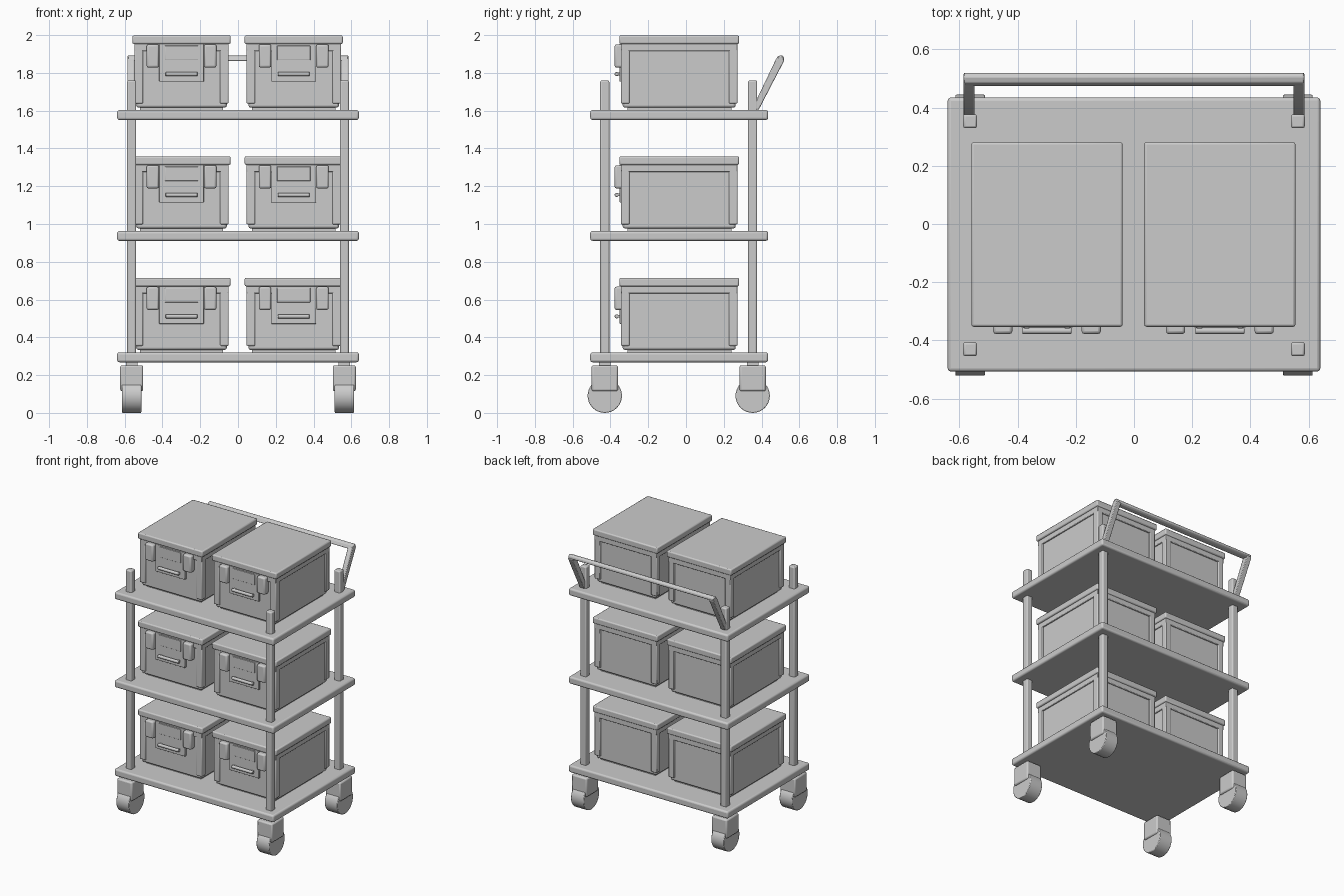
import bpy, bmesh, math
from mathutils import Matrix, Vector

if "Cube" in bpy.data.objects:
    bpy.data.objects.remove(bpy.data.objects["Cube"])

grey = bpy.data.materials.new("light grey")
grey.diffuse_color = (0.6, 0.6, 0.6, 1)
grey.use_nodes = True
grey.node_tree.nodes["Principled BSDF"].inputs["Base Color"].default_value = grey.diffuse_color


def finish(name, bm, bevel=0.0, segments=2):
    """Turn a bmesh into a named object with softened edges."""
    bmesh.ops.recalc_face_normals(bm, faces=bm.faces)
    mesh = bpy.data.meshes.new(name)
    bm.to_mesh(mesh)
    bm.free()
    mesh.materials.append(grey)
    ob = bpy.data.objects.new(name, mesh)
    bpy.context.collection.objects.link(ob)
    if bevel:
        mod = ob.modifiers.new("soft edges", 'BEVEL')
        mod.width, mod.segments = bevel, segments
        mod.limit_method = 'ANGLE'
    bpy.ops.object.select_all(action='DESELECT')
    bpy.context.view_layer.objects.active = ob
    ob.select_set(True)
    bpy.ops.object.shade_smooth_by_angle(angle=math.radians(35))
    return ob


def block(name, x, y, z, bevel=0.0, segments=2):
    """Box from (min, max) ranges on each axis."""
    bm = bmesh.new()
    size = [r[1] - r[0] for r in (x, y, z)]
    mid = Vector([(r[0] + r[1]) / 2 for r in (x, y, z)])
    bmesh.ops.create_cube(bm, size=1, matrix=Matrix.Translation(mid) @ Matrix.Diagonal((*size, 1)))
    return finish(name, bm, bevel, segments)


def rod(name, center, radius, length, sides, bevel=0.0):
    """Cylinder lying along x."""
    bm = bmesh.new()
    bmesh.ops.create_cone(bm, cap_ends=True, segments=sides, radius1=radius, radius2=radius, depth=length,
                          matrix=Matrix.Translation(center) @ Matrix.Rotation(math.pi / 2, 4, 'Y'))
    return finish(name, bm, bevel)


def extrude_x(name, profile, x0, x1, bevel=0.0):
    """Profile of (y, z) points extruded along x."""
    bm = bmesh.new()
    face = bm.faces.new([bm.verts.new((x0, y, z)) for y, z in profile])
    new = bmesh.ops.extrude_face_region(bm, geom=[face])["geom"]
    bmesh.ops.translate(bm, vec=(x1 - x0, 0, 0), verts=[v for v in new if isinstance(v, bmesh.types.BMVert)])
    return finish(name, bm, bevel)


def storage_box(cx, z):
    """Lidded crate with corner pillars, two latches, label plate and pull bar."""
    hx, y0, y1, top = 0.25, -0.345, 0.273, z + 0.34
    block("box_core", (cx - hx + 0.01, cx + hx - 0.01), (y0 + 0.01, y1 - 0.01), (z, top), 0.012)
    for sx in (-1, 1):
        for sy in (0, 1):
            px = sorted((cx + sx * hx, cx + sx * (hx - 0.046)))
            py = (y1 - 0.046, y1) if sy else (y0, y0 + 0.046)
            block("box_corner", px, py, (z + 0.022, top), 0.006)
    block("box_rim", (cx - hx, cx + hx), (y0, y1), (z + 0.30, top), 0.004)
    block("box_lid", (cx - 0.26, cx + 0.26), (y0 - 0.008, y1 + 0.008), (z + 0.337, z + 0.382), 0.008)
    # front fittings
    block("label_plate", (cx - 0.118, cx + 0.118), (y0 - 0.006, y0 + 0.02), (z + 0.138, z + 0.337), 0.002)
    block("label", (cx - 0.088, cx + 0.088), (y0 - 0.011, y0), (z + 0.252, z + 0.328), 0.002)
    rod("pull_bar", (cx, y0 - 0.022, z + 0.178), 0.011, 0.168, 16, 0.003)
    for sx in (-1, 1):
        block("pull_bar_mount", (cx + sx * 0.07 - 0.008, cx + sx * 0.07 + 0.008),
              (y0 - 0.02, y0), (z + 0.171, z + 0.185))
        lx = cx + sx * 0.152
        block("latch", (lx - 0.033, lx + 0.033), (y0 - 0.033, y0 + 0.015), (z + 0.212, z + 0.335), 0.01)


# shelves with two boxes each
for top in (0.32, 0.963, 1.603):
    block("shelf", (-0.64, 0.64), (-0.507, 0.435), (top - 0.052, top), 0.012, 3)
    for cx in (-0.299, 0.295):
        storage_box(cx, top + 0.013)
        block("box_foot", (cx - 0.22, cx + 0.22), (-0.31, 0.24), (top - 0.005, top + 0.02))

# posts and casters at the four corners
for sx in (-1, 1):
    for y in (-0.43, 0.353):
        px = sx * 0.563
        block("post", (px - 0.024, px + 0.024), (y - 0.024, y + 0.024), (0.30, 1.76), 0.008)
        block("caster_stem", (px - 0.03, px + 0.03), (y - 0.03, y + 0.03), (0.245, 0.275))
        block("caster_fork", (px - 0.061, px + 0.061), (y - 0.07, y + 0.07), (0.115, 0.252), 0.01)
        rod("wheel", (px, y, 0.091), 0.091, 0.102, 32, 0.004)

# push handle
arm = [(0.365, 1.605), (0.385, 1.605), (0.52, 1.865), (0.505, 1.893), (0.475, 1.87), (0.365, 1.64)]
for sx in (-1, 1):
    extrude_x("handle_arm", arm, sx * 0.548, sx * 0.585, 0.004)
grip = [(0.472, 1.862), (0.507, 1.862), (0.52, 1.87), (0.518, 1.885), (0.505, 1.894), (0.485, 1.888)]
extrude_x("handle_grip", grip, -0.583, 0.583, 0.004)
